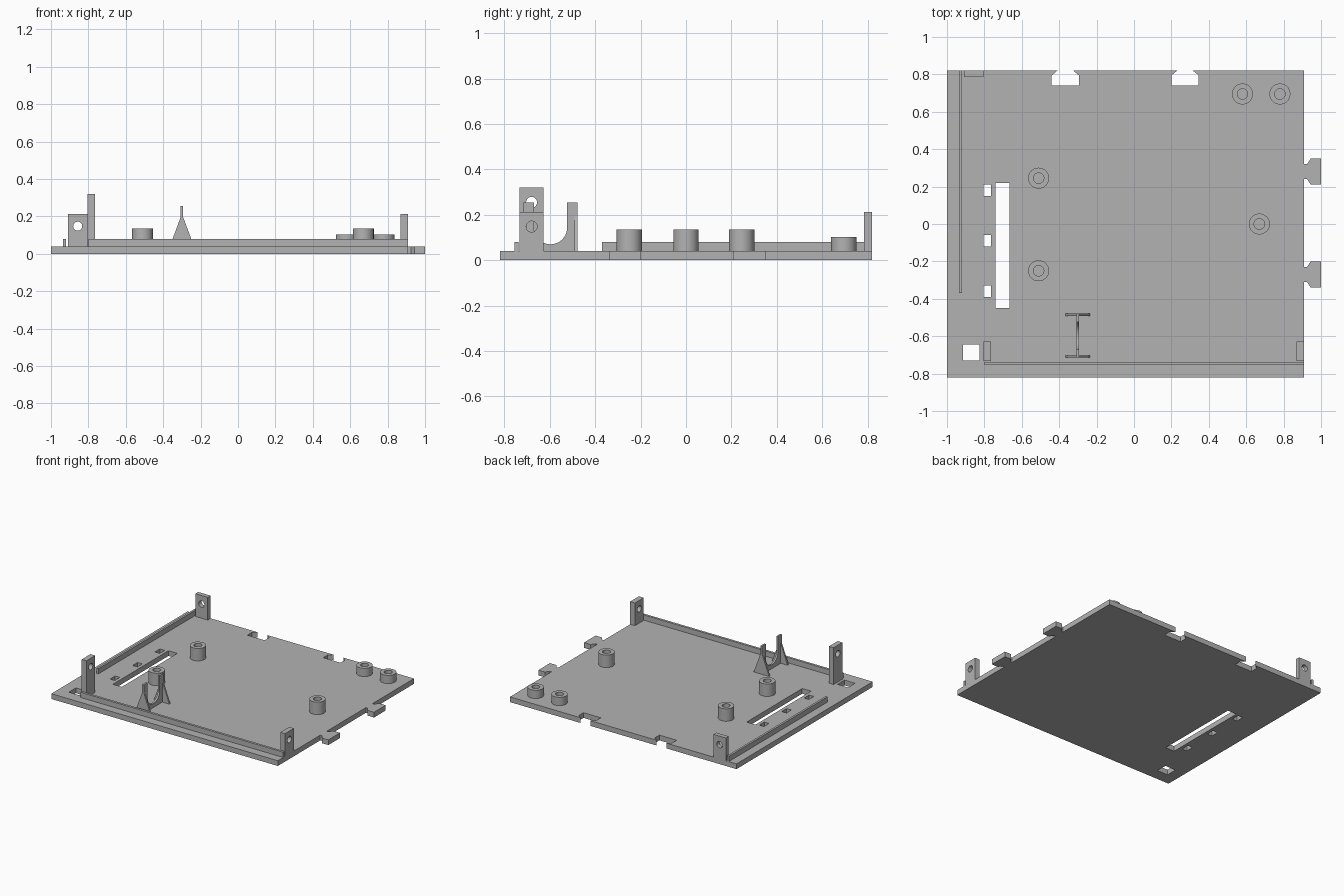
import bpy, math
from mathutils import Matrix

if "Cube" in bpy.data.objects:
    bpy.data.objects.remove(bpy.data.objects["Cube"])

grey = bpy.data.materials.new("plain grey")
grey.diffuse_color = (0.45, 0.45, 0.45, 1)
grey.use_nodes = True
grey.node_tree.nodes["Principled BSDF"].inputs["Base Color"].default_value = grey.diffuse_color

# Maps from profile coordinates (u, v, extrusion) to world axes
AXES = {
    "z": Matrix(((1, 0, 0), (0, 1, 0), (0, 0, 1))),   # u=x, v=y
    "x": Matrix(((0, 0, 1), (1, 0, 0), (0, 1, 0))),   # u=y, v=z
    "y": Matrix(((1, 0, 0), (0, 0, -1), (0, 1, 0))),  # u=x, v=z
}


def rect(u0, u1, v0, v1):
    return [(u0, v0), (u1, v0), (u1, v1), (u0, v1)]


def circle(u, v, r, n=40):
    return [(u + r * math.cos(2 * math.pi * i / n),
             v + r * math.sin(2 * math.pi * i / n)) for i in range(n)]


def slab(name, loops, axis, lo, hi):
    """Extrude an outline (first loop) with holes (other loops) along an axis."""
    curve = bpy.data.curves.new(name, "CURVE")
    curve.dimensions = "2D"
    curve.fill_mode = "BOTH"
    curve.extrude = (hi - lo) / 2
    for loop in loops:
        s = curve.splines.new("POLY")
        s.points.add(len(loop) - 1)
        for p, (u, v) in zip(s.points, loop):
            p.co = (u, v, 0, 1)
        s.use_cyclic_u = True
    ob = bpy.data.objects.new(name, curve)
    bpy.context.collection.objects.link(ob)
    bpy.ops.object.select_all(action="DESELECT")
    ob.select_set(True)
    bpy.context.view_layer.objects.active = ob
    bpy.ops.object.convert(target="MESH")
    ob = bpy.context.view_layer.objects.active
    mid = (lo + hi) / 2 * (-1 if axis == "y" else 1)
    ob.data.transform(AXES[axis].to_4x4() @ Matrix.Translation((0, 0, mid)))
    ob.data.materials.clear()
    ob.data.materials.append(grey)
    bpy.ops.object.shade_smooth_by_angle(angle=math.radians(30))
    return ob


T = 0.04  # base thickness

# Base plate outline with dovetail tabs (right) and matching notches (back)
outline = [(-1, -0.82), (0.91, -0.82)]
for y in (-0.27, 0.28):
    outline += [(0.91, y - 0.04), (0.925, y - 0.04), (0.945, y - 0.07), (1, y - 0.07),
                (1, y + 0.07), (0.945, y + 0.07), (0.925, y + 0.04), (0.91, y + 0.04)]
outline.append((0.91, 0.82))
for x in (0.273, -0.367):
    outline += [(x + 0.042, 0.82), (x + 0.073, 0.795), (x + 0.073, 0.74),
                (x - 0.073, 0.74), (x - 0.073, 0.795), (x - 0.042, 0.82)]
outline.append((-1, 0.82))
holes = [rect(-0.74, -0.665, -0.45, 0.22), rect(-0.915, -0.825, -0.73, -0.645)]
holes += [rect(-0.805, -0.765, y - 0.03, y + 0.03) for y in (0.18, -0.09, -0.36)]
slab("base_plate", [outline] + holes, "z", 0, T)

# Low rails along the front and left edges
slab("front_rail", [rect(-0.80, 0.91, -0.755, -0.737)], "z", T, 0.08)
slab("left_rail", [rect(-0.935, -0.919, -0.37, 0.82)], "z", T, 0.08)

# Upright mounting posts with screw holes
slab("back_post", [rect(-0.91, -0.805, T, 0.213), circle(-0.857, 0.148, 0.024)], "y", 0.785, 0.82)
slab("front_left_post", [rect(-0.733, -0.627, T, 0.32), circle(-0.68, 0.255, 0.024)], "x", -0.805, -0.765)
slab("front_right_post", [rect(-0.733, -0.627, T, 0.213), circle(-0.68, 0.148, 0.024)], "x", 0.87, 0.91)

# Hollow standoffs
for i, (x, y, top) in enumerate([(-0.51, 0.245, 0.135), (-0.51, -0.25, 0.135), (0.67, 0, 0.135),
                                 (0.58, 0.695, 0.103), (0.78, 0.695, 0.103)]):
    slab(f"standoff_{i + 1}", [circle(x, y, 0.056), circle(x, y, 0.028)], "z", T, top)

# U-shaped cradle: web with round cut-out, and a triangular gusset at each end
cy, r = -0.597, 0.073
arc = [(cy + r * math.cos(a), 0.143 + r * math.sin(a))
       for a in (-math.pi * i / 20 for i in range(21))]
web = [(cy - 0.118, T), (cy + 0.118, T), (cy + 0.118, 0.255), (cy + r, 0.255)]
web += arc + [(cy - r, 0.255), (cy - 0.118, 0.255)]
slab("cradle_web", [web], "x", -0.307, -0.293)
gusset = [(-0.365, T), (-0.235, T), (-0.293, 0.195), (-0.307, 0.195)]
for name, y in (("cradle_gusset_front", cy - 0.118), ("cradle_gusset_back", cy + 0.105)):
    slab(name, [gusset], "y", y, y + 0.013)
